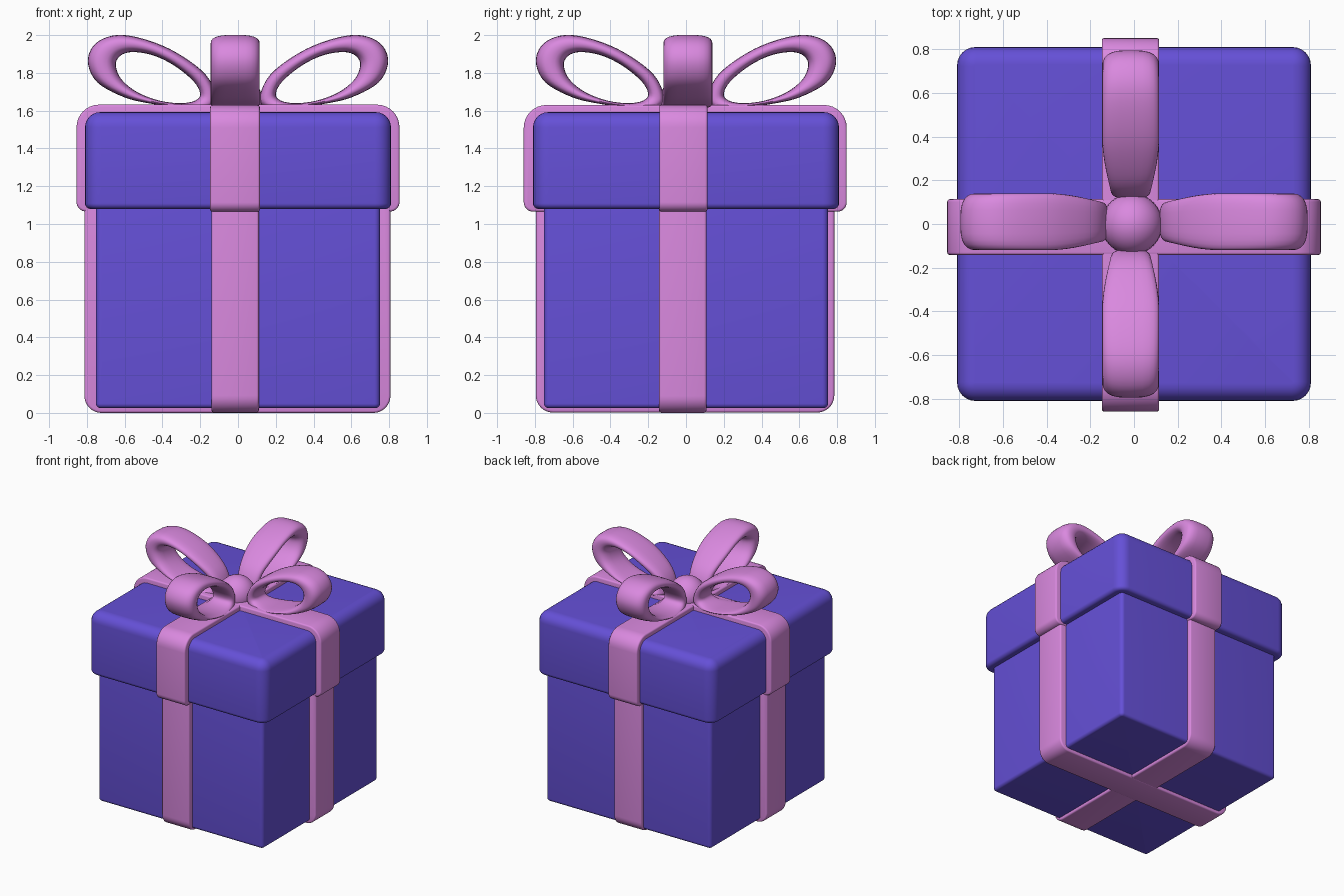
import bpy, bmesh, math
from mathutils import Vector, Matrix

if "Cube" in bpy.data.objects:
    bpy.data.objects.remove(bpy.data.objects["Cube"])


def material(name, rgb):
    m = bpy.data.materials.new(name)
    m.diffuse_color = (*rgb, 1)
    m.use_nodes = True
    m.node_tree.nodes["Principled BSDF"].inputs["Base Color"].default_value = m.diffuse_color
    return m


PURPLE = material("purple_paper", (0.13, 0.08, 0.68))
PINK = material("pink_ribbon", (0.70, 0.25, 0.74))


def finish(name, bm, mat, angle=40):
    bmesh.ops.remove_doubles(bm, verts=bm.verts, dist=1e-4)
    bmesh.ops.recalc_face_normals(bm, faces=bm.faces)
    me = bpy.data.meshes.new(name)
    bm.to_mesh(me)
    bm.free()
    me.materials.append(mat)
    ob = bpy.data.objects.new(name, me)
    bpy.context.collection.objects.link(ob)
    bpy.ops.object.select_all(action='DESELECT')
    ob.select_set(True)
    bpy.context.view_layer.objects.active = ob
    bpy.ops.object.shade_smooth_by_angle(angle=math.radians(angle))
    return ob


def rounded_box(name, half, z0, z1, r_side, r_top, r_bottom, mat):
    bm = bmesh.new()
    bmesh.ops.create_cube(bm, size=1, matrix=Matrix.Translation((0, 0, (z0 + z1) / 2))
                          @ Matrix.Diagonal((2 * half, 2 * half, z1 - z0, 1)))

    def bevel(test, r):
        edges = [e for e in bm.edges if test(*(v.co.z for v in e.verts))]
        bmesh.ops.bevel(bm, geom=edges, offset=r, segments=6, profile=0.5, affect='EDGES')

    bevel(lambda a, b: abs(a - b) > 0.1, r_side)
    bevel(lambda a, b: min(a, b) > z1 - 1e-4, r_top)
    bevel(lambda a, b: max(a, b) < z0 + 1e-4, r_bottom)
    return finish(name, bm, mat)


def ribbon(name, half, z0, z1, r_top, r_bottom, width, offset, turn):
    """Rounded rectangle in the xz plane, given a width and turned about z."""
    bm = bmesh.new()
    pts = []
    corners = [(1, z0, 1, r_bottom, -90), (1, z1, -1, r_top, 0),
               (-1, z1, -1, r_top, 90), (-1, z0, 1, r_bottom, 180)]
    for sx, z, sz, r, start in corners:
        for i in range(9):
            a = math.radians(start + i * 90 / 8)
            pts.append((sx * (half - r) + r * math.cos(a), z + sz * r + r * math.sin(a)))
    face = bm.faces.new([bm.verts.new((x, -width / 2, z)) for x, z in pts])
    ext = bmesh.ops.extrude_face_region(bm, geom=[face])
    bmesh.ops.translate(bm, vec=(0, width, 0),
                        verts=[v for v in ext['geom'] if isinstance(v, bmesh.types.BMVert)])
    rims = [e for e in bm.edges if abs(e.verts[0].co.y - e.verts[1].co.y) < 1e-5]
    bmesh.ops.bevel(bm, geom=rims, offset=0.012, segments=3, profile=0.5, affect='EDGES')
    bm.transform(Matrix.Rotation(math.radians(turn), 4, 'Z'))
    bm.transform(Matrix.Translation(offset))
    return finish(name, bm, PINK)


# Outer and inner outlines of one bow loop, matched point by point (x, z)
OUTER = [(0.115, 1.66), (0.17, 1.79), (0.33, 1.91), (0.50, 1.98), (0.645, 2.0), (0.755, 1.955),
         (0.795, 1.86), (0.745, 1.75), (0.60, 1.67), (0.45, 1.635), (0.30, 1.615), (0.17, 1.61)]
INNER = [(0.20, 1.685), (0.235, 1.755), (0.34, 1.84), (0.45, 1.893), (0.555, 1.91), (0.62, 1.893),
         (0.647, 1.845), (0.62, 1.77), (0.54, 1.702), (0.43, 1.657), (0.32, 1.64), (0.235, 1.65)]


def spline(points, steps):
    p = [Vector(q) for q in points]
    n, out = len(p), []
    for i in range(n):
        a, b, c, d = (p[(i + k) % n] for k in (-1, 0, 1, 2))
        for s in range(steps):
            t = s / steps
            out.append(0.5 * (2 * b + (c - a) * t + (2 * a - 5 * b + 4 * c - d) * t * t
                              + (3 * b - a - 3 * c + d) * t ** 3))
    return out


def bow_loop(name, turn, offset):
    bm = bmesh.new()
    rings, seg = [], 24
    for o, i in zip(spline(OUTER, 5), spline(INNER, 5)):
        mid, half = (o + i) / 2, (o - i) / 2
        # the loop pinches towards the knot
        t = min(max((mid.x - 0.10) / 0.30, 0), 1)
        w = 0.075 + 0.055 * math.sin(t * math.pi / 2)
        ring = []
        for k in range(seg):
            a = 2 * math.pi * k / seg
            c, s = math.cos(a), math.sin(a)
            y = w * math.copysign(abs(c) ** 0.65, c)
            q = mid + half * math.copysign(abs(s) ** 0.8, s)
            ring.append(bm.verts.new((q.x, y, q.y)))
        rings.append(ring)
    for r0, r1 in zip(rings, rings[1:] + rings[:1]):
        for k in range(seg):
            j = (k + 1) % seg
            bm.faces.new((r0[k], r0[j], r1[j], r1[k]))
    bm.transform(Matrix.Rotation(math.radians(turn), 4, 'Z'))
    bm.transform(Matrix.Translation(offset))
    return finish(name, bm, PINK, 60)


# Box and lid
rounded_box("box_body", 0.752, 0.025, 1.12, 0.03, 0.02, 0.025, PURPLE)
rounded_box("box_lid", 0.81, 1.08, 1.592, 0.085, 0.08, 0.03, PURPLE)

# Ribbons around the body and the lid
ribbon("body_ribbon_side", 0.81, 0.0, 1.2, 0.05, 0.09, 0.25, (-0.003, -0.017, 0), 0)
ribbon("body_ribbon_front", 0.79, 0.002, 1.2, 0.05, 0.09, 0.25, (-0.015, -0.005, 0), 90)
ribbon("lid_ribbon_side", 0.855, 1.066, 1.632, 0.12, 0.05, 0.255, (0, -0.014, 0), 0)
ribbon("lid_ribbon_front", 0.855, 1.065, 1.63, 0.12, 0.05, 0.263, (-0.016, -0.004, 0), 90)

# Bow
for label, turn, off in (("right", 0, (0, 0.01, 0)), ("back", 90, (-0.015, 0, 0)),
                         ("left", 180, (0, 0.01, 0)), ("front", 270, (-0.015, 0, 0))):
    bow_loop("bow_loop_" + label, turn, off)

bm = bmesh.new()
bmesh.ops.create_uvsphere(bm, u_segments=32, v_segments=16, radius=0.14,
                          matrix=Matrix.Translation((-0.01, 0.0, 1.65)))
finish("bow_knot", bm, PINK)
